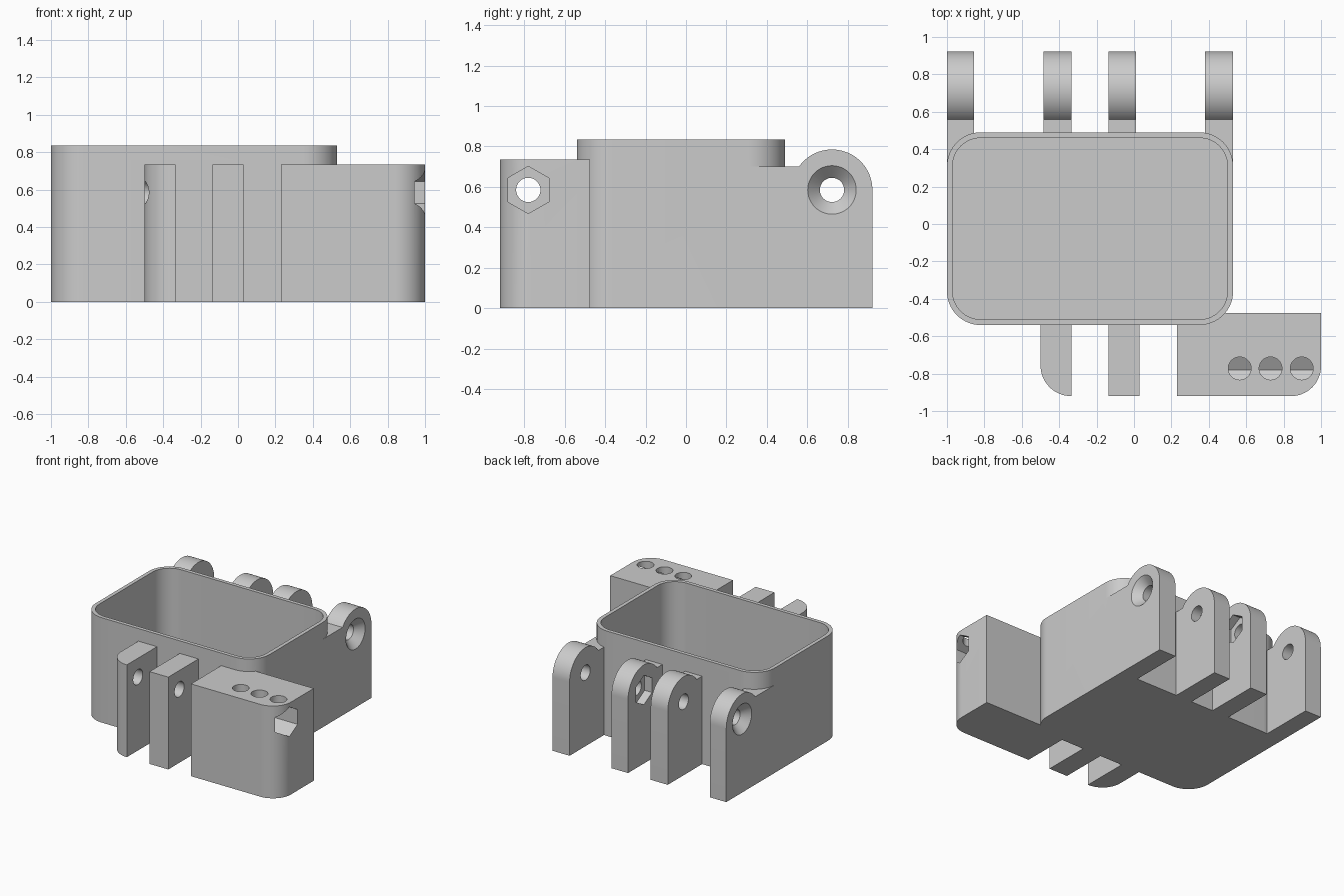
import bpy, bmesh, math
from mathutils import Vector

if "Cube" in bpy.data.objects:
    bpy.data.objects.remove(bpy.data.objects["Cube"])

grey = bpy.data.materials.new("grey plastic")
grey.use_nodes = True
COLOR = (0.6, 0.6, 0.6, 1)
grey.diffuse_color = COLOR
grey.node_tree.nodes["Principled BSDF"].inputs["Base Color"].default_value = COLOR


def make_object(name, bm):
    bmesh.ops.recalc_face_normals(bm, faces=bm.faces)
    mesh = bpy.data.meshes.new(name)
    bm.to_mesh(mesh)
    bm.free()
    mesh.materials.append(grey)
    ob = bpy.data.objects.new(name, mesh)
    bpy.context.collection.objects.link(ob)
    return ob


def loft(name, lower, upper):
    """Solid between two matching rings of points."""
    bm = bmesh.new()
    a = [bm.verts.new(p) for p in lower]
    b = [bm.verts.new(p) for p in upper]
    bm.faces.new(a)
    bm.faces.new(b)
    for i in range(len(a)):
        j = (i + 1) % len(a)
        bm.faces.new((a[i], a[j], b[j], b[i]))
    return make_object(name, bm)


def arc(cx, cy, r, start, end, n=16):
    steps = [math.radians(start + (end - start) * i / n) for i in range(n + 1)]
    return [(cx + r * math.cos(t), cy + r * math.sin(t)) for t in steps]


def rounded_plate(name, x0, x1, y0, y1, z0, z1, radii):
    """Upright block; radii for corners front left, front right, back right, back left."""
    pts = []
    corners = [(x0, y0, 1, 1), (x1, y0, -1, 1), (x1, y1, -1, -1), (x0, y1, 1, -1)]
    for k, ((x, y, sx, sy), r) in enumerate(zip(corners, radii)):
        if r:
            pts += arc(x + sx * r, y + sy * r, r, 180 + 90 * k, 270 + 90 * k)
        else:
            pts.append((x, y))
    return loft(name, [(x, y, z0) for x, y in pts], [(x, y, z1) for x, y in pts])


def x_rod(name, x0, x1, y, r0, r1, sides=48):
    """Rod or cone along x at the hinge height."""
    rings = []
    for x, r in ((x0, r0), (x1, r1)):
        angles = [2 * math.pi * i / sides for i in range(sides)]
        rings.append([(x, y + r * math.sin(t), AXIS_Z + r * math.cos(t)) for t in angles])
    return loft(name, *rings)


def boolean(body, tool, operation):
    mod = body.modifiers.new("boolean", "BOOLEAN")
    mod.object, mod.operation, mod.solver = tool, operation, "EXACT"
    graph = bpy.context.evaluated_depsgraph_get()
    mesh = bpy.data.meshes.new_from_object(body.evaluated_get(graph))
    body.modifiers.clear()
    body.data = mesh
    bpy.data.objects.remove(tool)


AXIS_Z, BACK_Y, FRONT_Y = 0.585, 0.722, -0.78
HOLE_R, HEX_R, LUG_R = 0.06, 0.117, 0.2

# Outer shell
body = rounded_plate("hinged_box", -1, 0.53, -0.54, 0.49, 0, 0.835, [0.18] * 4)

# Back hinge lugs: the outer pair squares off the shell corners
for x0, x1, y0 in ((-1, -0.855, 0.31), (-0.485, -0.335, 0.475),
                   (-0.135, 0.01, 0.475), (0.38, 0.53, 0.31)):
    shelf = 0.70
    meet = 180 - math.degrees(math.asin((shelf - AXIS_Z) / LUG_R))
    profile = [(y0, 0), (BACK_Y + LUG_R, 0)] + arc(BACK_Y, AXIS_Z, LUG_R, 0, meet, 32)
    profile.append((y0, shelf))
    lug = loft("back_lug", [(x0, y, z) for y, z in profile], [(x1, y, z) for y, z in profile])
    boolean(body, lug, "UNION")

# Front latch lugs and the large latch block
for x0, x1, y1, radii in ((-0.5, -0.335, -0.525, (0.164, 0, 0, 0)),
                          (-0.135, 0.03, -0.525, (0, 0, 0, 0)),
                          (0.23, 1, -0.475, (0, 0.16, 0, 0))):
    boolean(body, rounded_plate("front_lug", x0, x1, -0.92, y1, 0, 0.735, radii), "UNION")

# Cavity, hinge pin bores, countersinks and hexagonal pockets
cutters = [
    rounded_plate("cavity", -0.97, 0.50, -0.51, 0.46, 0.03, 1, [0.15] * 4),
    x_rod("back_bore", -1.2, 1.2, BACK_Y, HOLE_R, HOLE_R),
    x_rod("front_bore", -1.2, 1.2, FRONT_Y, HOLE_R, HOLE_R),
    x_rod("left_countersink", 0.47, 0.54, BACK_Y, 0.06, 0.13),
    x_rod("right_countersink", -1.01, -0.94, BACK_Y, 0.13, 0.06),
    x_rod("right_hex_pocket", -0.40, -0.30, BACK_Y, HEX_R, HEX_R, 6),
    x_rod("left_hex_pocket", -0.17, -0.07, BACK_Y, HEX_R, HEX_R, 6),
    x_rod("block_hex_pocket", 0.46, 1.1, FRONT_Y, HEX_R, HEX_R, 6),
]

# Three round openings down into the block pocket
for x in (0.565, 0.73, 0.897):
    ring = arc(x, -0.772, 0.061, 0, 352.5, 47)
    cutters.append(loft("top_opening", [(px, py, AXIS_Z) for px, py in ring],
                        [(px, py, 0.9) for px, py in ring]))
for cutter in cutters:
    boolean(body, cutter, "DIFFERENCE")

# Smooth the rounded faces and keep the edges crisp
bpy.ops.object.select_all(action="DESELECT")
body.select_set(True)
bpy.context.view_layer.objects.active = body
bpy.ops.object.shade_smooth_by_angle(angle=math.radians(30))
